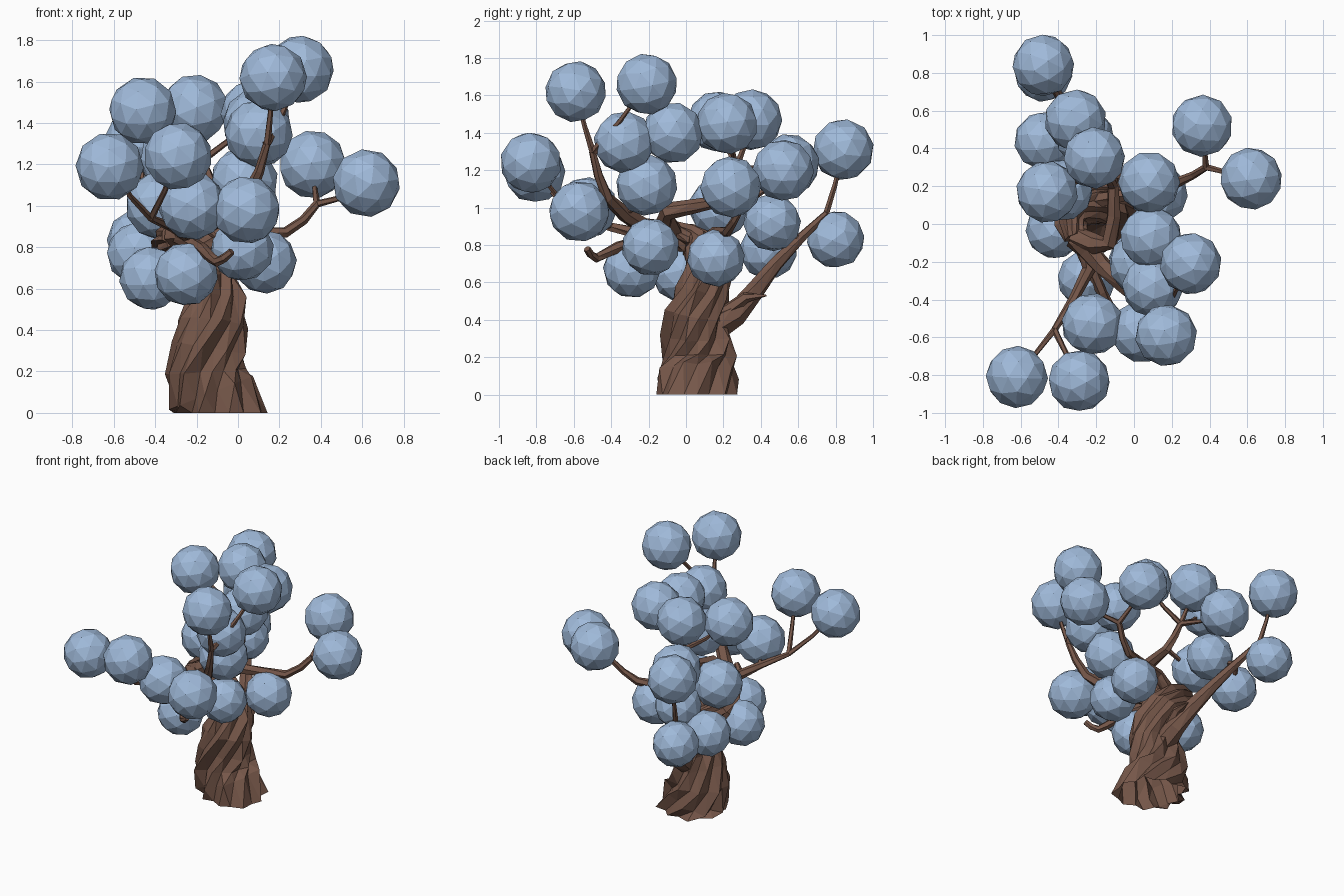
import bpy, bmesh, math, random
from mathutils import Vector, Euler

if "Cube" in bpy.data.objects:
    bpy.data.objects.remove(bpy.data.objects["Cube"])

random.seed(4)


def material(name, rgb):
    m = bpy.data.materials.new(name)
    m.diffuse_color = (*rgb, 1)
    m.use_nodes = True
    m.node_tree.nodes["Principled BSDF"].inputs["Base Color"].default_value = m.diffuse_color
    return m


BARK = material("brown bark", (0.18, 0.095, 0.067))
LEAF = material("dusty blue foliage", (0.35, 0.49, 0.70))


def add_object(name, bm, mat):
    bmesh.ops.recalc_face_normals(bm, faces=bm.faces)
    mesh = bpy.data.meshes.new(name)
    bm.to_mesh(mesh)
    bm.free()
    mesh.materials.append(mat)
    ob = bpy.data.objects.new(name, mesh)
    bpy.context.collection.objects.link(ob)
    return ob


def smooth_path(pts, steps):
    """Catmull-Rom curve through the points."""
    pts = [Vector(p) for p in pts]
    ext = [2 * pts[0] - pts[1]] + pts + [2 * pts[-1] - pts[-2]]
    out = []
    for a, b, c, d in zip(ext, ext[1:], ext[2:], ext[3:]):
        for s in range(steps):
            t = s / steps
            out.append((2 * b + (c - a) * t + (2 * a - 5 * b + 4 * c - d) * t ** 2
                        + (3 * b - a - 3 * c + d) * t ** 3) / 2)
    return out + [pts[-1]]


def limb(name, path, r0, r1, sides=6, twist=0.2, lobes=0.0, jitter=0.1):
    """Tapered, twisted and lobed tube along the path."""
    bm = bmesh.new()
    rings = []
    tangent, side = Vector((0, 0, 1)), Vector((1, 0, 0))
    last = len(path) - 1
    for i, p in enumerate(path):
        new = (path[min(i + 1, last)] - path[max(i - 1, 0)]).normalized()
        if p.z == 0:
            new = Vector((0, 0, 1))
        side = tangent.rotation_difference(new) @ side
        tangent = new
        other = tangent.cross(side)
        r = r0 + (r1 - r0) * i / last
        ring = []
        for k in range(sides):
            ang = 2 * math.pi * k / sides + twist * i
            rad = r * (1 + lobes * (-1) ** k + random.uniform(-jitter, jitter))
            ring.append(bm.verts.new(p + (side * math.cos(ang) + other * math.sin(ang)) * rad))
        rings.append(ring)
    for lo, hi in zip(rings, rings[1:]):
        for k in range(sides):
            n = (k + 1) % sides
            bm.faces.new((lo[k], lo[n], hi[n], hi[k]))
    if path[0].z > 0:  # the trunk is open underneath
        bm.faces.new(rings[0])
    bm.faces.new(rings[-1])
    bmesh.ops.triangulate(bm, faces=bm.faces)
    return add_object(name, bm, BARK)


# Twisted trunk that leans back, then curls round to the front
trunk = smooth_path([(-.08, .06, 0), (-.16, .06, .2), (-.12, .06, .43),
                     (-.14, .12, .63), (-.33, .07, .8), (-.31, -.07, .86)], 2)
limb("trunk", trunk, .215, .06, sides=18, twist=.36, lobes=.09, jitter=.1)
tip, bend, base = trunk[-1], trunk[-4], trunk[3]

# Main limbs: start on the trunk, further points, start radius
limbs = {
    "front_limb": (tip, [(-.17, -.22, .9), (.05, -.42, 1.05), (.14, -.5, 1.3)], .065),
    "upper_limb": (tip, [(-.13, -.1, .98), (-.11, .2, 1.04), (-.17, .27, 1.22)], .06),
    "back_limb": (base, [(-.13, .26, .43), (-.27, .48, .7), (-.44, .75, .97)], .085),
    "right_limb": (bend, [(-.08, .15, .86), (.23, .22, .87), (.38, .3, 1.01)], .045),
    "left_limb": (tip, [(-.24, -.24, .86), (-.42, -.56, .94)], .05),
    "low_limb": (tip, [(-.17, -.36, .79), (-.1, -.48, .73), (-.03, -.53, .78)], .035),
}
joints = [bend]
for name, (start, rest, radius) in limbs.items():
    path = smooth_path([start] + rest, 2)
    limb(name, path, radius, .018)
    joints += path[2:]

# Broken stub behind the trunk
limb("back_stub", smooth_path([base, (-.1, .32, .52), (-.1, .43, .53)], 1), .06, .004)

# Foliage balls, each on a twig from the nearest limb joint
centres = [
    (.3, -.21, 1.66), (.17, -.59, 1.62), (-.46, .17, 1.46), (-.21, .35, 1.47),
    (.08, .22, 1.45), (.09, -.07, 1.4), (.1, -.33, 1.35), (.03, -.21, 1.12),
    (-.62, -.81, 1.19), (-.29, -.83, 1.24), (-.22, -.53, 1.0), (.04, -.57, .98),
    (.36, .52, 1.2), (.62, .24, 1.11), (-.31, .55, 1.23), (-.48, .84, 1.31),
    (-.48, .8, .83), (-.26, .46, .92), (-.48, .44, .77), (-.38, .18, 1.0),
    (.13, .16, .73), (.02, -.19, .79), (-.25, -.29, .67), (-.42, -.03, .65),
]
for i, c in enumerate(map(Vector, centres), 1):
    bm = bmesh.new()
    bmesh.ops.create_icosphere(bm, subdivisions=2, radius=.155 + .01 * (c.z > .95))
    ball = add_object(f"foliage_ball_{i}", bm, LEAF)
    ball.location = c
    ball.rotation_euler = Euler([random.uniform(0, 6.28) for _ in range(3)])
    start = min(joints, key=lambda j: (j - c).length)
    mid = start.lerp(c, .5) + Vector((0, 0, -.02))
    limb(f"twig_{i}", [start, mid, c], .018, .009, sides=5)
